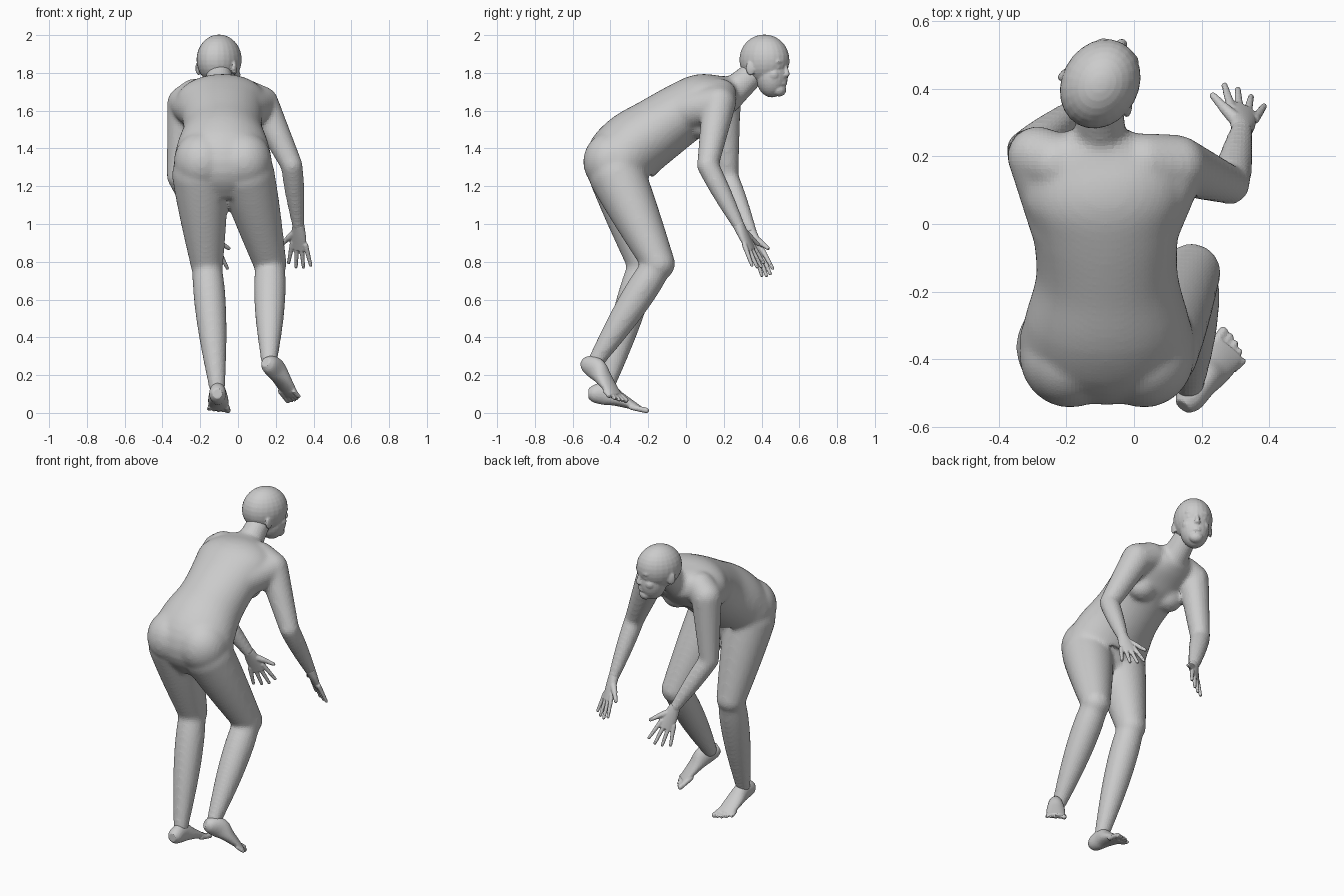
import bpy, bmesh, math
from mathutils import Vector, Matrix

cube = bpy.data.objects.get("Cube")
if cube:
    bpy.data.objects.remove(cube)

grey = bpy.data.materials.new("plain grey")
grey.use_nodes = True
grey.diffuse_color = (.6, .6, .6, 1)
grey.node_tree.nodes["Principled BSDF"].inputs["Base Color"].default_value = grey.diffuse_color

WORLD = Matrix()
ACROSS, AHEAD, UP = Vector((1, 0, 0)), Vector((0, 1, 0)), Vector((0, 0, 1))


def spline(points, steps=5):
    """Smooth curve through sections of centre and two radii."""
    knots = [Vector(point) for point in points]
    knots = [knots[0] * 2 - knots[1]] + knots + [knots[-1] * 2 - knots[-2]]
    curve = []
    for before, start, end, after in zip(knots, knots[1:], knots[2:], knots[3:]):
        leave, arrive = (end - before) / 2, (after - start) / 2
        for step in range(steps):
            t = step / steps
            ease = t * t * (3 - 2 * t)
            curve.append(start.lerp(end, ease) + leave * t * (1 - t) ** 2 - arrive * t * t * (1 - t))
    return curve + [knots[-2]]


def loft(mesh, points, hint, frame=WORLD, sides=24):
    """Closed tube through sections: centre, radius along hint, other radius."""
    sections = spline(points)
    centres = [Vector(section[:3]) for section in sections]
    last = len(centres) - 1
    rings = []
    for i, (centre, section) in enumerate(zip(centres, sections)):
        axis = (centres[min(i + 1, last)] - centres[max(i - 1, 0)]).normalized()
        side = (hint - axis * hint.dot(axis)).normalized()
        wide, deep = side * section[3], axis.cross(side) * section[4]
        angles = [math.tau * k / sides for k in range(sides)]
        rings.append([mesh.verts.new(frame @ (centre + wide * math.cos(a) + deep * math.sin(a)))
                      for a in angles])
    for ring, following in zip(rings, rings[1:]):
        for k in range(sides):
            n = (k + 1) % sides
            mesh.faces.new((ring[k], ring[n], following[n], following[k]))
    mesh.faces.new(rings[0][::-1])
    mesh.faces.new(rings[-1])


def ball(mesh, centre, radii, frame=WORLD):
    matrix = frame @ Matrix.Translation(centre) @ Matrix.Diagonal((*radii, 1))
    bmesh.ops.create_uvsphere(mesh, u_segments=24, v_segments=16, radius=1, matrix=matrix)


def limb(mesh, start, end, thick, thin, bulge=0, frame=WORLD):
    """Tapered, round-ended segment that swells by bulge in its upper half."""
    start, end = Vector(start), Vector(end)
    sections = []
    for step in range(6):
        t = step / 5
        radius = thick + (thin - thick) * t + bulge * math.sin(math.pi * t ** .8)
        sections.append((*start.lerp(end, t), radius, radius))
    loft(mesh, sections, (end - start).orthogonal(), frame)
    ball(mesh, start, [thick] * 3, frame)
    ball(mesh, end, [thin] * 3, frame)


def pointing(origin, tip, hint, size):
    """Scaled frame with x toward the tip, y along the hint and z across both."""
    forward = (Vector(tip) - Vector(origin)).normalized()
    side = (hint - forward * hint.dot(forward)).normalized()
    turn = Matrix((forward, side, forward.cross(side))).transposed().to_4x4()
    return Matrix.Translation(origin) @ turn @ Matrix.Scale(size, 4)


def finish(mesh, name, voxel, smoothing):
    """Fuse the shells of one part into a single skin."""
    bmesh.ops.recalc_face_normals(mesh, faces=mesh.faces)
    data = bpy.data.meshes.new(name)
    mesh.to_mesh(data)
    mesh.free()
    data.materials.append(grey)
    part = bpy.data.objects.new(name, data)
    bpy.context.collection.objects.link(part)
    fuse = part.modifiers.new("fuse", 'REMESH')
    fuse.mode, fuse.voxel_size = 'VOXEL', voxel
    soften = part.modifiers.new("soften", 'SMOOTH')
    soften.factor, soften.iterations = .5, smoothing


def hand(name, wrist, tip, thumb_side):
    frame = pointing(wrist, tip, thumb_side, 1.18)
    mesh = bmesh.new()
    loft(mesh, [(-.02, 0, 0, .026, .026), (.04, 0, 0, .036, .02), (.11, 0, 0, .038, .012)], AHEAD, frame)
    for finger in range(4):
        spread = .032 - finger * .022
        reach = .2 - .01 * abs(finger - 1.2) ** 1.5
        limb(mesh, (.08, spread, 0), (reach, spread * 1.7, 0), .012, .008, 0, frame)
    limb(mesh, (.02, .01, 0), (.06, .05, 0), .018, .014, 0, frame)
    limb(mesh, (.06, .05, 0), (.1, .085, 0), .013, .009, 0, frame)
    finish(mesh, name, .005, 3)


def foot(name, heel, toe, inner):
    frame = pointing(heel, toe, UP.cross(Vector(toe) - Vector(heel)), 1.08)
    mesh = bmesh.new()
    # Heel, instep and ball of the foot, then the toes
    loft(mesh, [(0, 0, .04, .025, .025), (.03, 0, .045, .04, .045), (.09, 0, .055, .042, .055),
                (.16, 0, .04, .05, .035), (.26, 0, .016, .05, .014)], AHEAD, frame)
    for digit in range(5):
        across = inner * (.04 - digit * .021)
        size = .014 if digit == 0 else .01
        reach = .31 - size - digit ** 2 * .0025
        limb(mesh, (.22, across, .015), (reach, across * 1.1, .013), size, size, 0, frame)
    finish(mesh, name, .006, 3)


# Torso and neck
body = bmesh.new()
loft(body, [(-.08, -.34, 1.15, .12, .1), (-.08, -.36, 1.3, .25, .18), (-.08, -.29, 1.4, .245, .19),
            (-.08, -.15, 1.5, .21, .175), (-.085, 0, 1.6, .22, .16), (-.09, .1, 1.65, .24, .15),
            (-.1, .2, 1.68, .2, .11), (-.1, .27, 1.7, .1, .08)], ACROSS, sides=32)
limb(body, (-.1, .25, 1.7), (-.1, .38, 1.82), .08, .065)
for side in (-1, 1):
    ball(body, (-.08 + side * .11, -.39, 1.33), (.15, .155, .16))
    ball(body, (-.09 + side * .1, .08, 1.53), (.09, .08, .08))

# Legs: hip, knee and ankle
for hip, knee, ankle in (((.045, -.365, 1.26), (.17, -.145, .79), (.165, -.48, .27)),
                         ((-.2, -.365, 1.26), (-.165, -.225, .79), (-.11, -.425, .13))):
    limb(body, hip, knee, .15, .088, .004)
    limb(body, knee, ankle, .078, .043, .018)

# Arms: flank, shoulder, elbow and wrist
left_wrist, right_wrist = (.32, .285, .98), (-.16, .35, .94)
for collar, flank, shoulder, elbow, wrist in (
        ((.03, .18, 1.68), (.03, 0, 1.6), (.125, .175, 1.64), (.285, .115, 1.31), left_wrist),
        ((-.23, .18, 1.68), (-.2, 0, 1.6), (-.285, .2, 1.64), (-.32, .22, 1.25), right_wrist)):
    limb(body, collar, shoulder, .09, .09)
    limb(body, flank, shoulder, .11, .09)
    limb(body, shoulder, elbow, .09, .058)
    limb(body, elbow, wrist, .058, .032, .005)
finish(body, "body", .012, 14)

hand("left_hand", left_wrist, (.325, .385, .78), AHEAD - ACROSS * 1.7)
hand("right_hand", right_wrist, (-.1, .45, .7), AHEAD + ACROSS * 1.7)
foot("left_foot", (.13, -.56, .235), (.3, -.35, .05), 1)
foot("right_foot", (-.11, -.525, .06), (-.1, -.19, -.005), -1)

# Head, turned aside: skull, face and chin
look = Matrix.Translation((-.1, .415, 1.87)) @ Matrix.Rotation(-.5, 4, 'Z')
head = bmesh.new()
ball(head, (0, 0, 0), (.114, .138, .133), look)
ball(head, (0, .045, -.085), (.085, .086, .115), look)
ball(head, (0, .09, -.16), (.042, .035, .035), look)
# Brow, nose and lips
ball(head, (0, .11, -.01), (.07, .024, .02), look)
limb(head, (0, .125, -.03), (0, .137, -.075), .01, .014, 0, look)
ball(head, (0, .13, -.08), (.02, .02, .012), look)
for lip in (-.113, -.127):
    ball(head, (0, .118, lip), (.027, .014, .008), look)
# Eyes, cheeks and ears
for side in (-1, 1):
    ball(head, (side * .04, .108, -.04), (.018, .013, .01), look)
    ball(head, (side * .045, .08, -.08), (.035, .035, .035), look)
    ear = look @ Matrix.Translation((side * .108, -.025, -.045)) @ Matrix.Rotation(side * .3, 4, 'Z')
    ball(head, (0, 0, 0), (.011, .026, .038), ear)
finish(head, "head", .006, 4)
